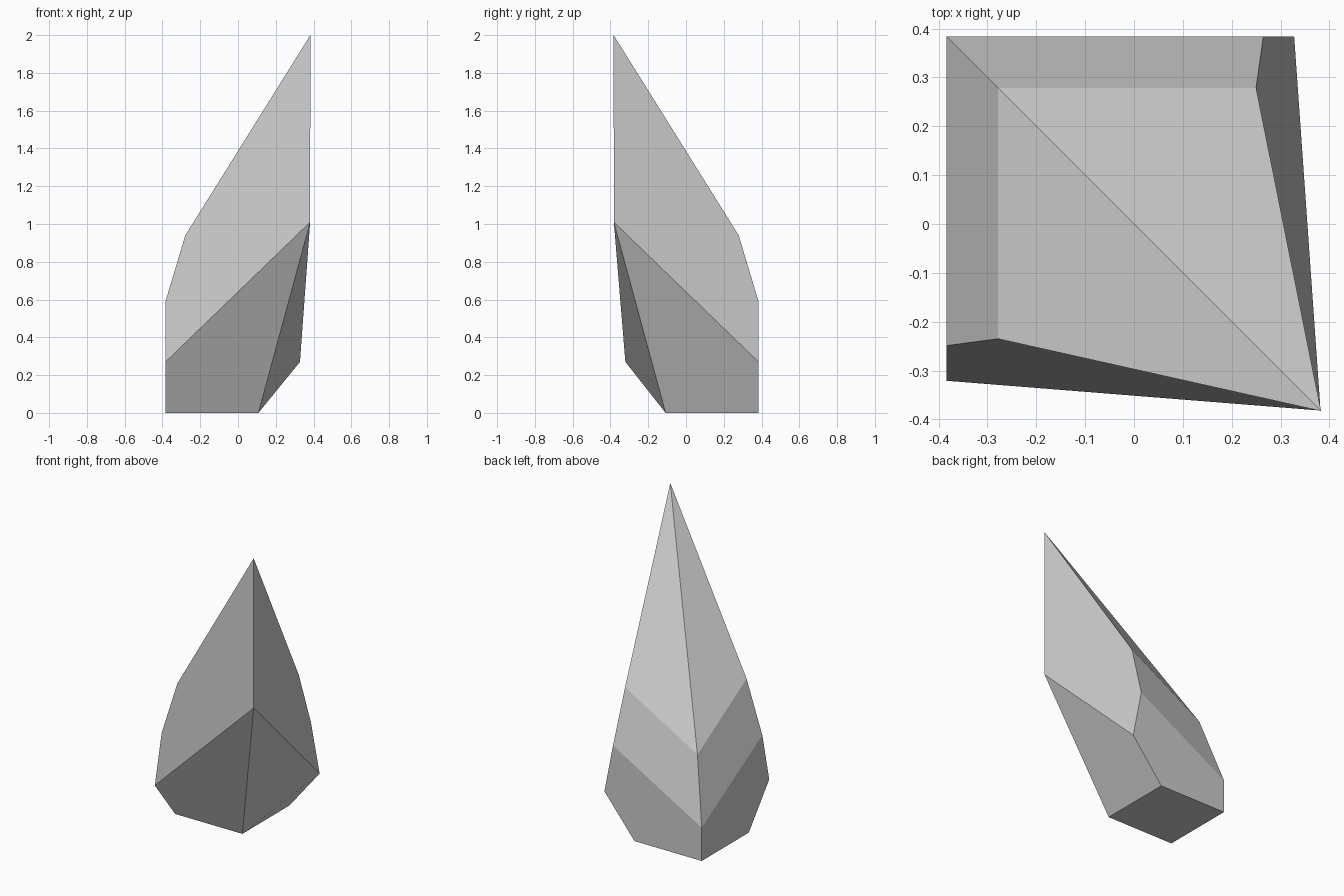
import bpy, bmesh

if "Cube" in bpy.data.objects:
    bpy.data.objects.remove(bpy.data.objects["Cube"])

bm = bmesh.new()
V = lambda x, y, z: bm.verts.new((x, y, z))

# Where each ring meets the front and right cuts, from the ground up
levels = [  # z, reach to the back left, front y, right x
    (0.00, 0.384, -0.108, 0.108),
    (0.27, 0.384, -0.321, 0.328),
    (0.59, 0.384, -0.249, 0.265),
    (0.94, 0.279, -0.235, 0.250),
]
front = [V(-r, f, z) for z, r, f, s in levels]
right = [V(s, r, z) for z, r, f, s in levels]

# Back left ridge, where the bands dip down
ridge = [V(-r, r, z) for r, z in ((0.384, 0), (0.384, 0.22), (0.279, 0.635))]

# Front right corner: tip, knee and foot
tip = V(0.383, -0.383, 2.0)
knee = V(0.382, -0.382, 1.01)
foot = V(0.108, -0.108, 0)

for side in (front, right):
    bm.faces.new([ridge[0], side[0], side[1], side[2], ridge[1]])  # upright wall
    bm.faces.new([ridge[1], side[2], side[3], ridge[2]])           # bevel band
    bm.faces.new([ridge[2], side[3], tip])                         # long slope
    bm.faces.new([tip, side[3], side[2], side[1], knee])           # cut face
    bm.faces.new([side[1], side[0], foot, knee])                   # lower facet
bm.faces.new([ridge[0], right[0], foot, front[0]])                 # base

bmesh.ops.recalc_face_normals(bm, faces=bm.faces[:])
mesh = bpy.data.meshes.new("crystal_shard")
bm.to_mesh(mesh)
bm.free()
bpy.context.collection.objects.link(bpy.data.objects.new("crystal_shard", mesh))
